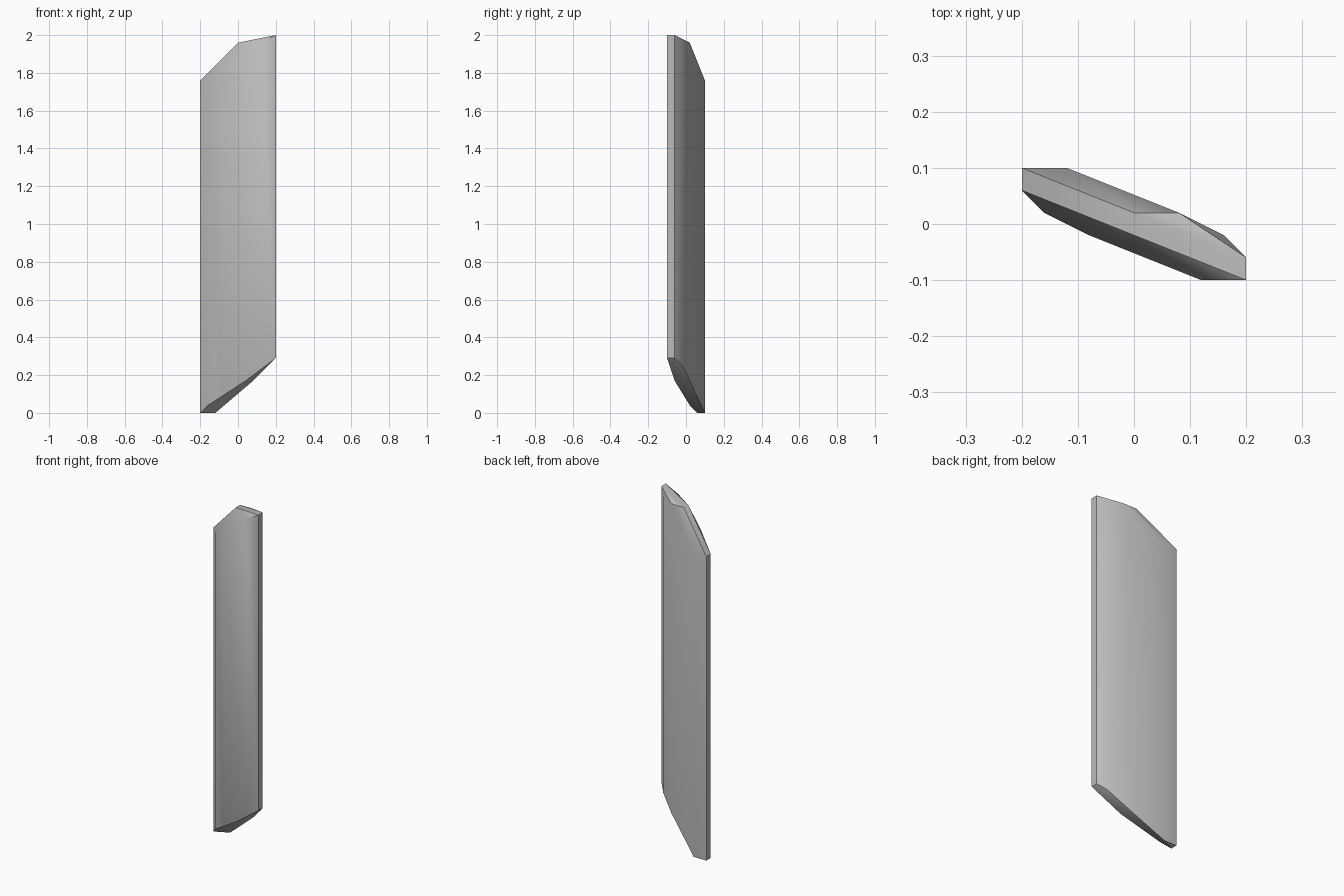
import bpy, bmesh, math

cube = bpy.data.objects.get("Cube")
if cube:
    bpy.data.objects.remove(cube, do_unlink=True)

# Upright edges of the shard: x, y, bottom z, top z
columns = [
    (-0.20, 0.10, 0.00, 1.76), (-0.12, 0.10, 0.00, 1.76),
    (0.08, 0.02, 0.17, 1.96), (0.16, -0.02, 0.25, 1.96),
    (0.20, -0.06, 0.29, 2.00), (0.20, -0.10, 0.29, 2.00),
    (0.12, -0.10, 0.29, 1.96), (-0.08, -0.02, 0.11, 1.84),
    (-0.16, 0.02, 0.04, 1.76), (-0.20, 0.06, 0.00, 1.76),
]
# Extra corners of the bevelled tip and foot
corners = [(0, 0.02, 1.96), (0, -0.02, 1.96), (0.04, -0.06, 0.17)]

bm = bmesh.new()
for x, y, low, high in columns:
    bm.verts.new((x, y, low))
    bm.verts.new((x, y, high))
for corner in corners:
    bm.verts.new(corner)

# Close the faceted body around its corners
result = bmesh.ops.convex_hull(bm, input=bm.verts[:])
loose = {g for g in result["geom_interior"] + result["geom_unused"]
         if isinstance(g, bmesh.types.BMVert)}
bmesh.ops.delete(bm, geom=list(loose), context="VERTS")
bmesh.ops.dissolve_limit(bm, angle_limit=math.radians(1),
                         verts=bm.verts[:], edges=bm.edges[:])
bmesh.ops.recalc_face_normals(bm, faces=bm.faces[:])

mesh = bpy.data.meshes.new("shard")
bm.to_mesh(mesh)
bm.free()
shard = bpy.data.objects.new("shard", mesh)
bpy.context.collection.objects.link(shard)

# Grey stone
stone = bpy.data.materials.new("grey stone")
stone.use_nodes = True
colour = (0.5, 0.5, 0.5, 1)
stone.diffuse_color = colour
stone.node_tree.nodes["Principled BSDF"].inputs["Base Color"].default_value = colour
mesh.materials.append(stone)

# Soft facets, crisp rims
bpy.ops.object.select_all(action="DESELECT")
shard.select_set(True)
bpy.context.view_layer.objects.active = shard
bpy.ops.object.shade_smooth_by_angle(angle=math.radians(35))
